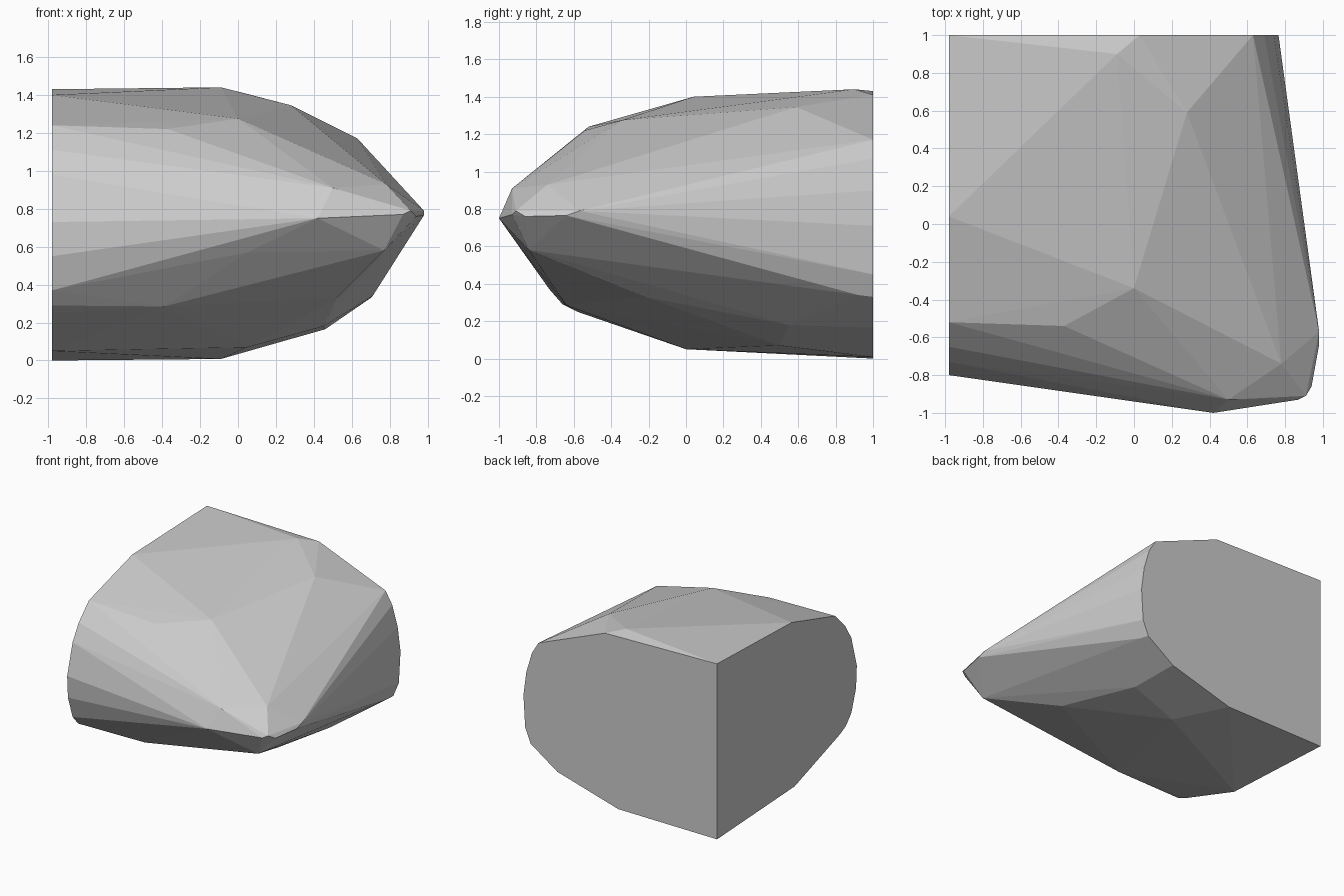
import bpy, bmesh

# Faceted boulder: a convex stone cut flat on its left and back sides
LEFT, BACK = -0.98, 1.0

# outline of the flat left cut (y, z)
left_cut = [(0.04, 1.40), (-0.52, 1.24), (-0.65, 1.11), (-0.73, 0.98),
            (-0.80, 0.73), (-0.79, 0.55), (-0.73, 0.37), (-0.66, 0.29),
            (-0.58, 0.25), (0.0, 0.05)]

# outline of the flat back cut (x, z)
back_cut = [(LEFT, 1.43), (0.03, 1.41), (0.63, 1.17), (0.69, 1.07),
            (0.74, 0.90), (0.765, 0.71), (0.75, 0.45), (0.70, 0.33),
            (0.46, 0.165), (-0.09, 0.008), (LEFT, 0.0)]

# chipped corners on top
crown = [(-0.09, 0.90, 1.44), (0.28, 0.59, 1.345), (0.0, -0.34, 1.275),
         (-0.37, -0.54, 1.22), (0.78, -0.74, 0.93), (0.50, -0.93, 0.91)]

# pointed front-right nose
nose = [(0.42, -1.0, 0.75), (0.87, -0.93, 0.77), (0.91, -0.91, 0.79),
        (0.94, -0.86, 0.76), (0.98, -0.64, 0.765), (0.98, -0.57, 0.79)]

# chipped corners underneath
belly = [(0.05, -0.87, 0.57), (0.77, -0.84, 0.58), (-0.39, -0.64, 0.285),
         (0.52, -0.22, 0.33), (0.45, 0.55, 0.18), (0.05, 0.50, 0.07),
         (0.71, 0.92, 0.34)]

points = [(LEFT, y, z) for y, z in left_cut]
points += [(x, BACK, z) for x, z in back_cut]
points += crown + nose + belly

# wrap the corners in flat facets
bm = bmesh.new()
for p in points:
    bm.verts.new(p)
hull = bmesh.ops.convex_hull(bm, input=bm.verts[:])
loose = [v for v in bm.verts if not v.link_faces]
bmesh.ops.delete(bm, geom=loose, context='VERTS')
bmesh.ops.dissolve_limit(bm, angle_limit=0.01, verts=bm.verts[:], edges=bm.edges[:])
bmesh.ops.recalc_face_normals(bm, faces=bm.faces[:])

mesh = bpy.data.meshes.new("boulder")
bm.to_mesh(mesh)
bm.free()
bpy.context.collection.objects.link(bpy.data.objects.new("boulder", mesh))
